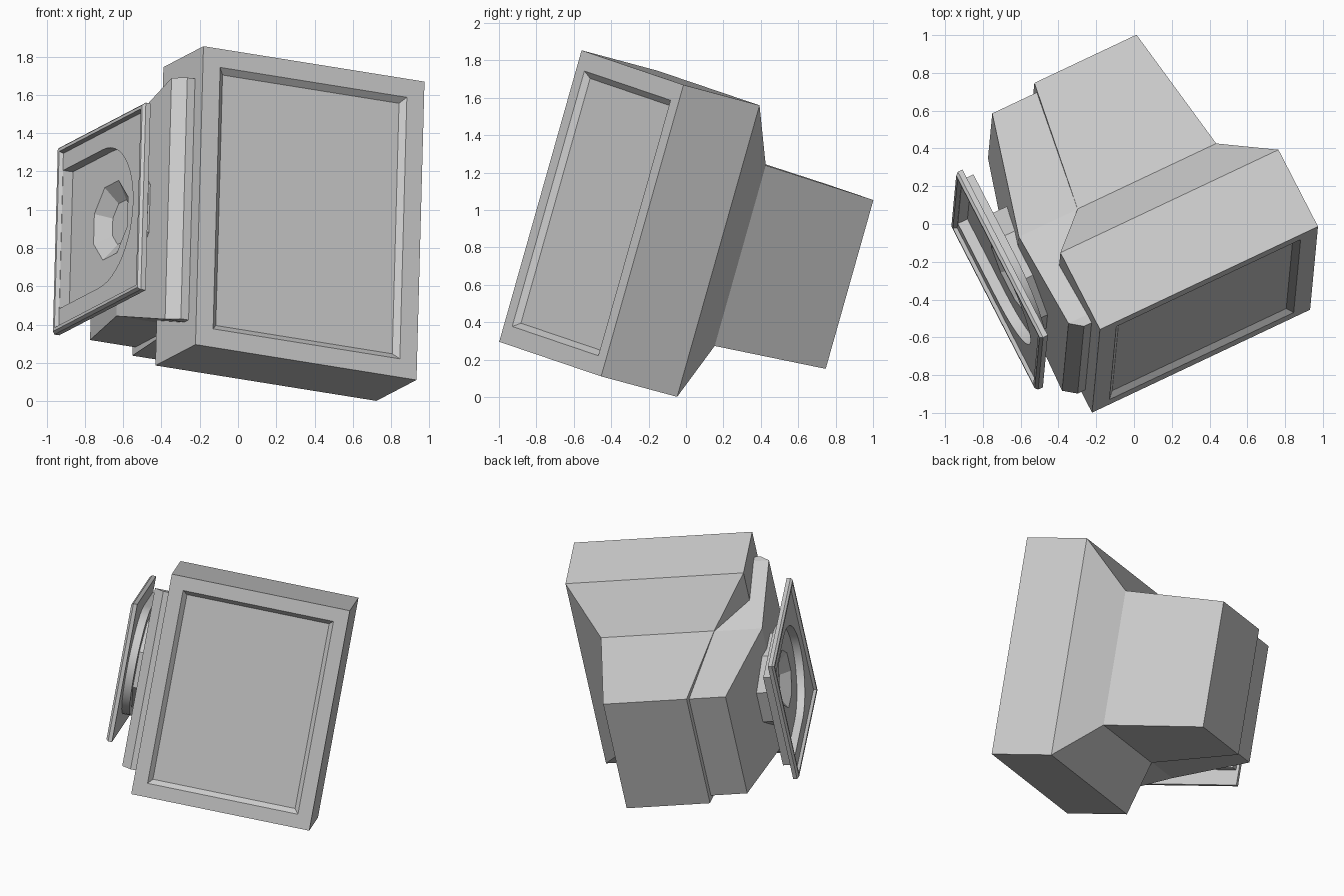
import bpy, bmesh, math
from mathutils import Vector, Matrix

old = bpy.data.objects.get("Cube")
if old:
    bpy.data.objects.remove(old, do_unlink=True)

# One grey plastic for everything
grey = bpy.data.materials.new("grey plastic")
grey.use_nodes = True
grey.diffuse_color = (0.6, 0.6, 0.6, 1)
grey.node_tree.nodes["Principled BSDF"].inputs["Base Color"].default_value = (0.6, 0.6, 0.6, 1)

# Tilted frame of the monitor: u = across, w = backwards, v = up
U = Vector((0.895, 0.4225, -0.1434)).normalized()
V = Vector((0.0247, 0.2714, 0.9623))
V = (V - U * V.dot(U)).normalized()
W = V.cross(U)
FRAME = Matrix((U, W, V)).transposed().to_4x4()
FRAME.translation = (0.376, -0.506, 0.9825)


def loft(name, rings):
    """Closed solid through rings of equal point count, given as (u, w, v)."""
    bm = bmesh.new()
    loops = [[bm.verts.new(FRAME @ Vector(p)) for p in r] for r in rings]
    n = len(loops[0])
    for a, b in zip(loops, loops[1:]):
        for i in range(n):
            j = (i + 1) % n
            bm.faces.new((a[i], a[j], b[j], b[i]))
    bm.faces.new(loops[0])
    bm.faces.new(loops[-1][::-1])
    bmesh.ops.recalc_face_normals(bm, faces=bm.faces)
    me = bpy.data.meshes.new(name)
    bm.to_mesh(me)
    bm.free()
    me.materials.append(grey)
    ob = bpy.data.objects.new(name, me)
    bpy.context.collection.objects.link(ob)
    return ob


def rect(w, u0, u1, v):
    """Rectangle facing along w."""
    return [(u0, w, -v), (u1, w, -v), (u1, w, v), (u0, w, v)]


MID = 0.673   # panel centre along w


def square(u, h):
    """Square facing along u."""
    return [(u, MID - h, -h), (u, MID + h, -h), (u, MID + h, h), (u, MID - h, h)]


def octagon(u, r):
    return [(u, MID + r * math.cos(a), r * math.sin(a))
            for a in (math.radians(22.5 + 45 * i) for i in range(8))]


def d_shape(u, r, back):
    """Half circle towards the front, straight edge at the back."""
    arc = [(u, MID - r * math.cos(a), r * math.sin(a))
           for a in (math.radians(-90 + 7.5 * i) for i in range(25))]
    return arc + [(u, back, r), (u, back, -r)]


def cut(ob, cutter):
    mod = ob.modifiers.new("cut", 'BOOLEAN')
    mod.operation = 'DIFFERENCE'
    mod.solver = 'EXACT'
    mod.object = cutter
    deps = bpy.context.evaluated_depsgraph_get()
    me = bpy.data.meshes.new_from_object(ob.evaluated_get(deps))
    ob.modifiers.clear()
    ob.data = me


# Monitor housing with sunken screen, tapering to the rear box
loft("monitor_housing", [
    rect(w, -u, u, v) for w, u, v in (
        (0.03, 0.515, 0.68), (0.0, 0.545, 0.71), (0.0, 0.645, 0.81),
        (0.47, 0.645, 0.81), (0.72, 0.41, 0.502), (1.449, 0.302, 0.469))])

# Side housing with chamfered front edge
loft("side_housing", [
    rect(0.09, -0.60, -0.69, 0.655), rect(0.14, -0.60, -0.757, 0.655),
    rect(0.72, -0.38, -0.757, 0.498), rect(1.405, -0.28, -0.572, 0.435)])

# Side panel: square tray with raised rim, pocket cup and faceted stub behind it
panel = loft("side_panel", [
    square(u, h) for u, h in (
        (-0.862, 0.507), (-0.89, 0.507), (-0.905, 0.495),
        (-0.905, 0.478), (-0.885, 0.468))])
cup = loft("panel_cup", [d_shape(-0.868, 0.395, 1.158), d_shape(-0.805, 0.395, 1.158)])
stub = loft("panel_stub", [octagon(-0.60, 0.34), octagon(-0.807, 0.34)])

# Cutters for the pocket and the funnel
pocket = loft("pocket_cutter", [d_shape(-0.95, 0.375, 1.138), d_shape(-0.828, 0.375, 1.138)])
funnel = loft("funnel_cutter", [octagon(-0.84, 0.23), octagon(-0.762, 0.12)])
cut(panel, pocket)
cut(cup, pocket)
cut(cup, funnel)
cut(stub, funnel)
for c in (pocket, funnel):
    bpy.data.objects.remove(c, do_unlink=True)

# Smooth only the curved walls
for ob in (panel, cup):
    bpy.ops.object.select_all(action='DESELECT')
    ob.select_set(True)
    bpy.context.view_layer.objects.active = ob
    bpy.ops.object.shade_smooth_by_angle(angle=math.radians(25))
